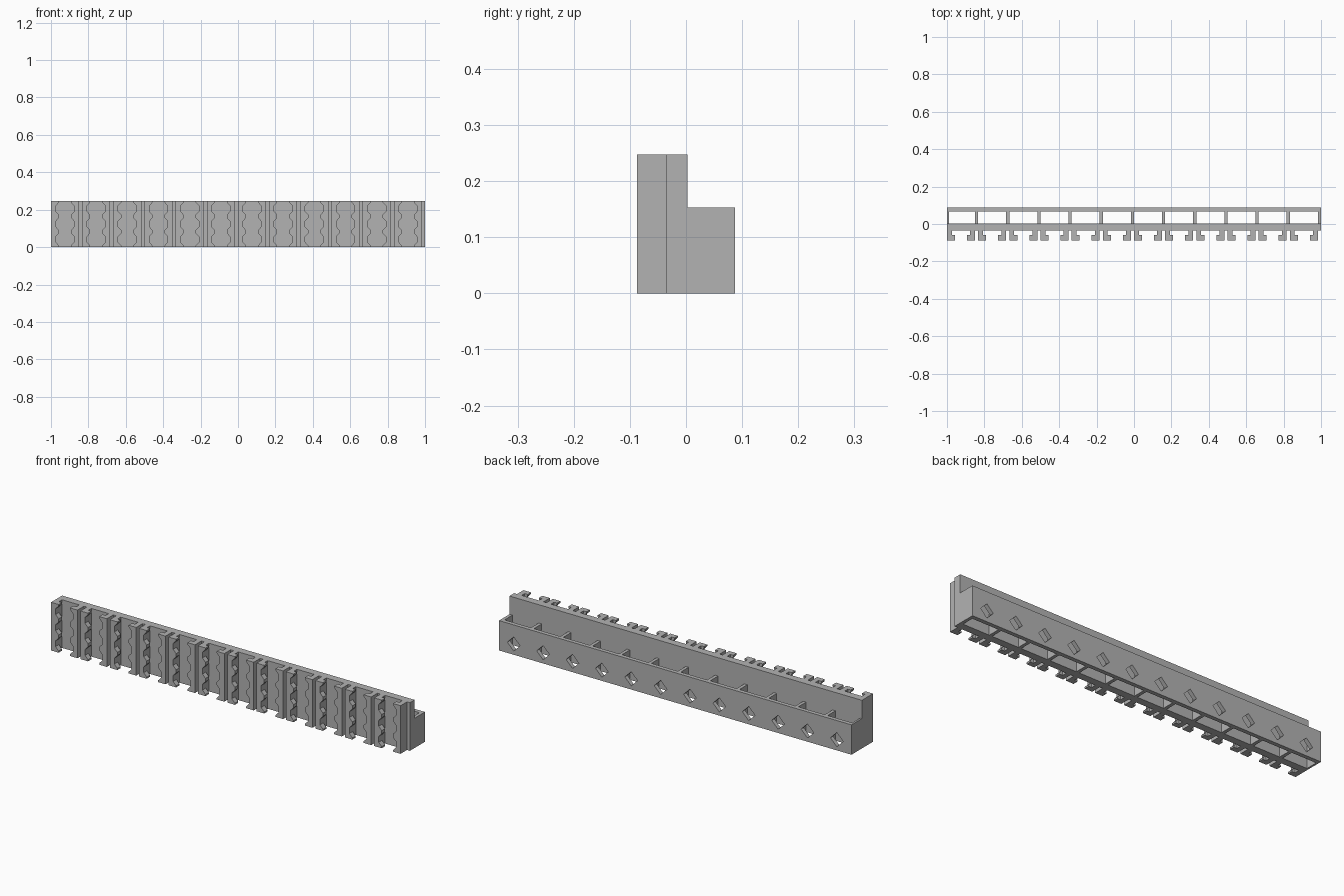
import bpy
import bmesh
from mathutils import Vector

cube = bpy.data.objects.get("Cube")
if cube:
    bpy.data.objects.remove(cube, do_unlink=True)

COUNT = 12
PITCH = 2 / COUNT
GAP = PITCH / 10            # space between neighbouring holders
HOLDER = PITCH - GAP
HEIGHT, LEDGE = 0.247, 0.153
FRONT, LIP_BACK, PLATE_FRONT, PLATE_BACK, BACK = -0.087, -0.06, -0.035, 0.003, 0.087
WALL = 0.026                # side wall thickness of a holder
LIP = 0.043                 # reach of the toothed lip
STARTS = [-1 + i * PITCH for i in range(COUNT)]

grey = bpy.data.materials.new("plain grey")
grey.use_nodes = True
colour = (0.45, 0.45, 0.45, 1)
grey.diffuse_color = colour
grey.node_tree.nodes["Principled BSDF"].inputs["Base Color"].default_value = colour


def slab(name, outlines, y0, y1):
    """Join flat x-z outlines into one sheet and give it depth along y."""
    bm = bmesh.new()
    for outline in outlines:
        bm.faces.new([bm.verts.new((x, y0, z)) for x, z in outline])
    bmesh.ops.remove_doubles(bm, verts=bm.verts, dist=0.0001)
    result = bmesh.ops.extrude_face_region(bm, geom=bm.faces[:], use_keep_orig=True)
    moved = [v for v in result["geom"] if isinstance(v, bmesh.types.BMVert)]
    bmesh.ops.translate(bm, verts=moved, vec=Vector((0, y1 - y0, 0)))
    bmesh.ops.recalc_face_normals(bm, faces=bm.faces)
    mesh = bpy.data.meshes.new(name)
    bm.to_mesh(mesh)
    bm.free()
    mesh.materials.append(grey)
    obj = bpy.data.objects.new(name, mesh)
    bpy.context.collection.objects.link(obj)
    return obj


def rect(x0, x1, top):
    return [(x0, 0), (x1, 0), (x1, top), (x0, top)]


def toothed(edge, side):
    """Lip outline: straight outside, three notches along the inside."""
    step = HEIGHT / 3
    points = [(edge, HEIGHT), (edge, 0), (edge + side * LIP, 0)]
    for k in range(3):
        z = k * step
        for t, reach in ((0.1, LIP), (0.32, WALL), (0.68, WALL), (0.9, LIP)):
            points.append((edge + side * reach, z + t * step))
    points.append((edge + side * LIP, HEIGHT))
    return points


def half_panel(outer, mid):
    """Half of a wall cell with half of a diamond opening."""
    z, r = 0.055, 0.036
    tip = mid + (r if outer > mid else -r)
    return [(outer, 0), (mid, 0), (mid, z - r), (tip, z),
            (mid, z + r), (mid, LEDGE), (outer, LEDGE)]


# Main upright plate
slab("main_plate", [rect(-1, 1, HEIGHT)], PLATE_FRONT, PLATE_BACK)

# Front holders: a pair of side walls, each ending in a toothed lip
walls, lips = [], []
for x in STARTS:
    for edge, side in ((x, 1), (x + HOLDER, -1)):
        inner = edge + side * WALL
        walls.append(rect(min(edge, inner), max(edge, inner), HEIGHT))
        lips.append(toothed(edge, side))
slab("holder_walls", walls, LIP_BACK, PLATE_FRONT)
slab("holder_lips", lips, FRONT, LIP_BACK)

# Low back wall with a diamond opening in every cell
panels = []
for x in STARTS:
    middle = x + PITCH / 2
    panels += [half_panel(x, middle), half_panel(x + PITCH, middle)]
slab("back_wall", panels, 0.066, BACK)

# Ribs joining the back wall to the plate, open above and below
ribs = [rect(x + HOLDER, x + PITCH, LEDGE) for x in STARTS]
ribs.append(rect(-1, -0.99, LEDGE))
slab("cell_ribs", ribs, PLATE_BACK, 0.066)
